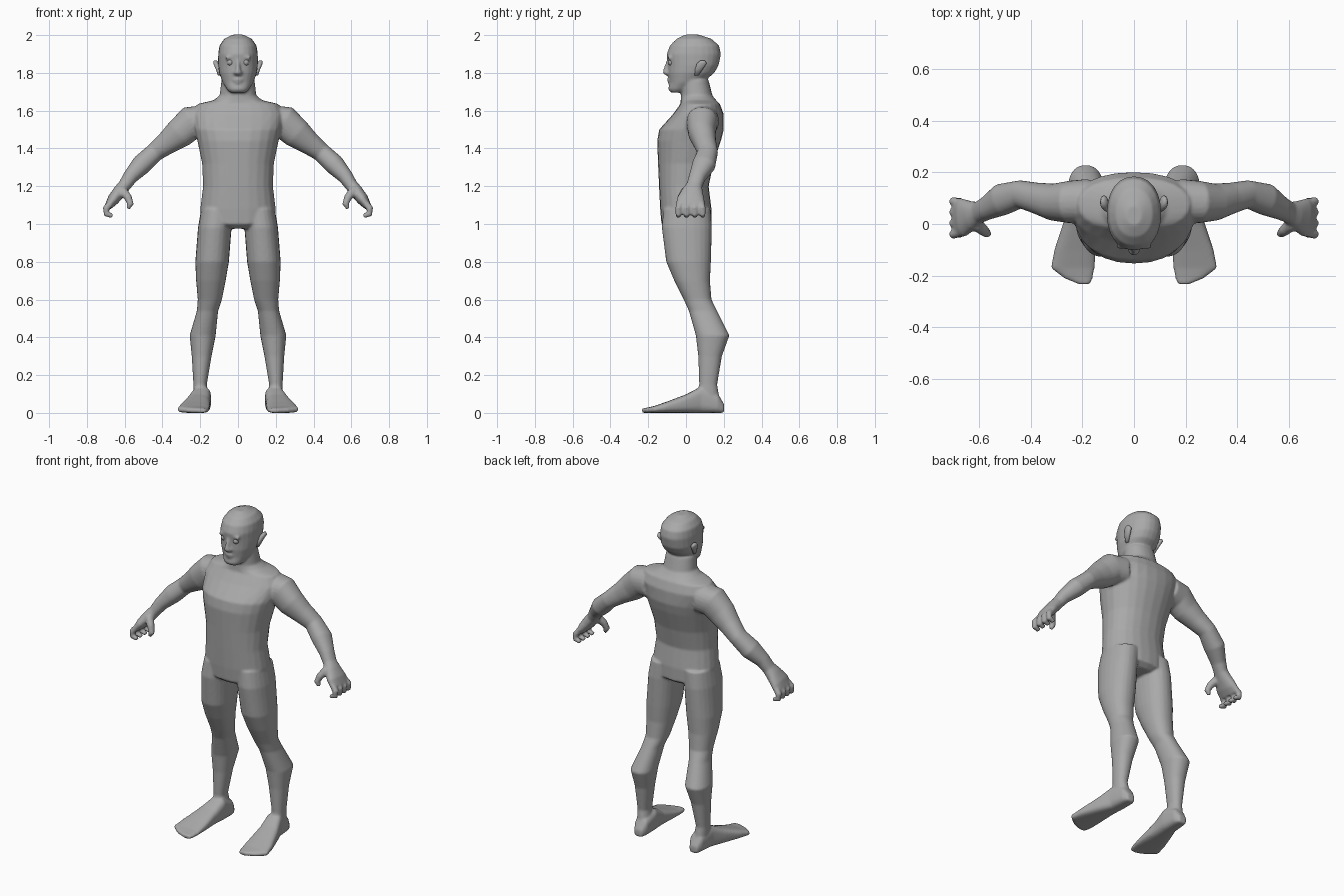
import bpy, bmesh, math
from mathutils import Vector

skin = bpy.data.materials.new("grey clay")
skin.diffuse_color = (0.4, 0.4, 0.4, 1)
N = 24


def skin_rings(bm, rings):
    """Bridge rings of points and cap both ends."""
    vs = [[bm.verts.new(p) for p in r] for r in rings]
    for a, b in zip(vs, vs[1:]):
        for i in range(len(a)):
            j = (i + 1) % len(a)
            bm.faces.new((a[i], a[j], b[j], b[i]))
    bm.faces.new(vs[0][::-1])
    bm.faces.new(vs[-1])


def unit_ring(power):
    out = []
    for i in range(N):
        a = 2 * math.pi * i / N
        c, s = math.cos(a), math.sin(a)
        out.append((math.copysign(abs(c) ** (2 / power), c),
                    math.copysign(abs(s) ** (2 / power), s)))
    return out


def loft(bm, sections, axis="z", power=2.2, s=1):
    """Sections are (height along axis, x0, x1, other0, other1)."""
    rings = []
    for t, x0, x1, b0, b1 in sections:
        ring = []
        for c, d in unit_ring(power):
            x = s * ((x0 + x1) / 2 + c * (x1 - x0) / 2)
            b = (b0 + b1) / 2 + d * (b1 - b0) / 2
            ring.append((x, b, t) if axis == "z" else (x, t, b))
        rings.append(ring)
    skin_rings(bm, rings)


def tube(bm, pts, s=1, power=2.2):
    """Points are (x, y, z, half thickness, half depth)."""
    cs = [Vector(p[:3]) for p in pts]
    rings = []
    for i, p in enumerate(pts):
        t = (cs[min(i + 1, len(cs) - 1)] - cs[max(i - 1, 0)]).normalized()
        u = t.cross(Vector((0, 1, 0))).normalized()
        v = u.cross(t)
        ring = [cs[i] + u * c * p[3] + v * d * p[4] for c, d in unit_ring(power)]
        rings.append([(s * q.x, q.y, q.z) for q in ring])
    skin_rings(bm, rings)


def finish(bm, name):
    bmesh.ops.recalc_face_normals(bm, faces=bm.faces)
    me = bpy.data.meshes.new(name)
    for f in bm.faces:
        f.smooth = True
    bm.to_mesh(me)
    bm.free()
    me.materials.append(skin)
    ob = bpy.data.objects.new(name, me)
    bpy.context.collection.objects.link(ob)
    return ob


def sym(rows):
    return [(z, -h, h, y0, y1) for z, h, y0, y1 in rows]


bm = bmesh.new()
# torso and neck
loft(bm, sym([(0.975, 0.10, -0.10, 0.10), (1.00, 0.19, -0.13, 0.135),
              (1.08, 0.20, -0.137, 0.135), (1.20, 0.185, -0.143, 0.12),
              (1.32, 0.19, -0.148, 0.145), (1.44, 0.215, -0.153, 0.185),
              (1.50, 0.23, -0.142, 0.20), (1.58, 0.245, -0.07, 0.20),
              (1.635, 0.215, -0.03, 0.18), (1.655, 0.13, -0.028, 0.16),
              (1.68, 0.097, -0.027, 0.14), (1.76, 0.088, -0.03, 0.12)]))
# head
loft(bm, sym([(1.695, 0.04, -0.08, -0.02), (1.712, 0.058, -0.094, 0.02),
              (1.75, 0.082, -0.088, 0.09), (1.80, 0.10, -0.095, 0.15),
              (1.84, 0.105, -0.095, 0.173), (1.90, 0.105, -0.102, 0.185),
              (1.945, 0.098, -0.085, 0.175), (1.98, 0.073, -0.05, 0.135),
              (2.002, 0.03, -0.005, 0.07)]))
# nose, brow and lips
loft(bm, sym([(1.875, 0.010, -0.100, -0.05), (1.82, 0.015, -0.120, -0.05),
              (1.80, 0.026, -0.123, -0.05), (1.787, 0.018, -0.108, -0.05)]))
loft(bm, sym([(1.774, 0.018, -0.098, -0.05), (1.764, 0.032, -0.100, -0.04)]))
loft(bm, sym([(1.757, 0.032, -0.098, -0.04), (1.744, 0.018, -0.095, -0.05)]))

for s in (1, -1):
    tube(bm, [(s_, -0.083, 1.882 + dz, 0.009, 0.014) for s_, dz in
              ((0.015, -0.004), (0.04, 0.002), (0.065, -0.004))], s)
    # leg
    loft(bm, [(1.08, 0.02, 0.195, -0.12, 0.13), (0.98, 0.034, 0.212, -0.128, 0.137),
              (0.80, 0.048, 0.226, -0.105, 0.132), (0.70, 0.065, 0.222, -0.062, 0.127),
              (0.60, 0.085, 0.213, -0.012, 0.135), (0.54, 0.105, 0.218, 0.015, 0.165),
              (0.41, 0.118, 0.256, 0.052, 0.230), (0.30, 0.14, 0.245, 0.065, 0.190),
              (0.15, 0.165, 0.236, 0.070, 0.165), (0.06, 0.15, 0.235, 0.05, 0.18)], s=s)
    # foot
    loft(bm, [(0.202, 0.165, 0.215, 0, 0.045), (0.17, 0.147, 0.232, 0, 0.10),
              (0.08, 0.142, 0.245, 0, 0.14), (0.00, 0.148, 0.275, 0, 0.098),
              (-0.10, 0.148, 0.308, 0, 0.060), (-0.17, 0.152, 0.322, 0, 0.036),
              (-0.21, 0.160, 0.27, 0, 0.027), (-0.232, 0.17, 0.215, 0, 0.024)],
         "y", 3, s)
    # arm and palm
    tube(bm, [(0.17, 0.09, 1.545, 0.085, 0.085), (0.25, 0.085, 1.535, 0.09, 0.082),
              (0.31, 0.085, 1.48, 0.08, 0.072), (0.375, 0.10, 1.43, 0.062, 0.060),
              (0.44, 0.115, 1.38, 0.050, 0.054), (0.51, 0.095, 1.315, 0.054, 0.062),
              (0.57, 0.06, 1.25, 0.040, 0.045), (0.60, 0.045, 1.205, 0.034, 0.042),
              (0.625, 0.035, 1.175, 0.035, 0.055), (0.66, 0.025, 1.13, 0.032, 0.074),
              (0.687, 0.023, 1.092, 0.020, 0.076)], s)
    # fingers and thumb
    for y in (-0.040, 0.003, 0.046, 0.088):
        tube(bm, [(0.67, 0.022 + (y - 0.022) * 0.85, 1.115, 0.018, 0.018),
                  (0.699, y, 1.082, 0.018, 0.017), (0.697, y, 1.053, 0.016, 0.016),
                  (0.664, y, 1.042, 0.012, 0.013)], s)
    tube(bm, [(0.61, 0.00, 1.175, 0.024, 0.026), (0.582, -0.025, 1.14, 0.021, 0.021),
              (0.569, -0.036, 1.105, 0.017, 0.017), (0.583, -0.034, 1.082, 0.011, 0.012)], s)

# fuse everything into one continuous skin
body = finish(bm, "body")
m = body.modifiers.new("fuse", "REMESH")
m.mode = "VOXEL"
m.voxel_size = 0.007
m.use_smooth_shade = True
m = body.modifiers.new("soften", "SMOOTH")
m.factor = 0.5
m.iterations = 4

# ears and eyes
for s, side in ((1, "left"), (-1, "right")):
    bm = bmesh.new()
    loft(bm, [(1.785, 0.088, 0.106, 0.045, 0.065), (1.82, 0.095, 0.118, 0.048, 0.09),
              (1.85, 0.100, 0.131, 0.058, 0.11), (1.866, 0.112, 0.128, 0.075, 0.10)], s=s)
    finish(bm, side + "_ear")
    bm = bmesh.new()
    bmesh.ops.create_uvsphere(bm, u_segments=16, v_segments=10, radius=0.018)
    bmesh.ops.translate(bm, verts=bm.verts, vec=(s * 0.041, -0.077, 1.856))
    finish(bm, side + "_eye")
